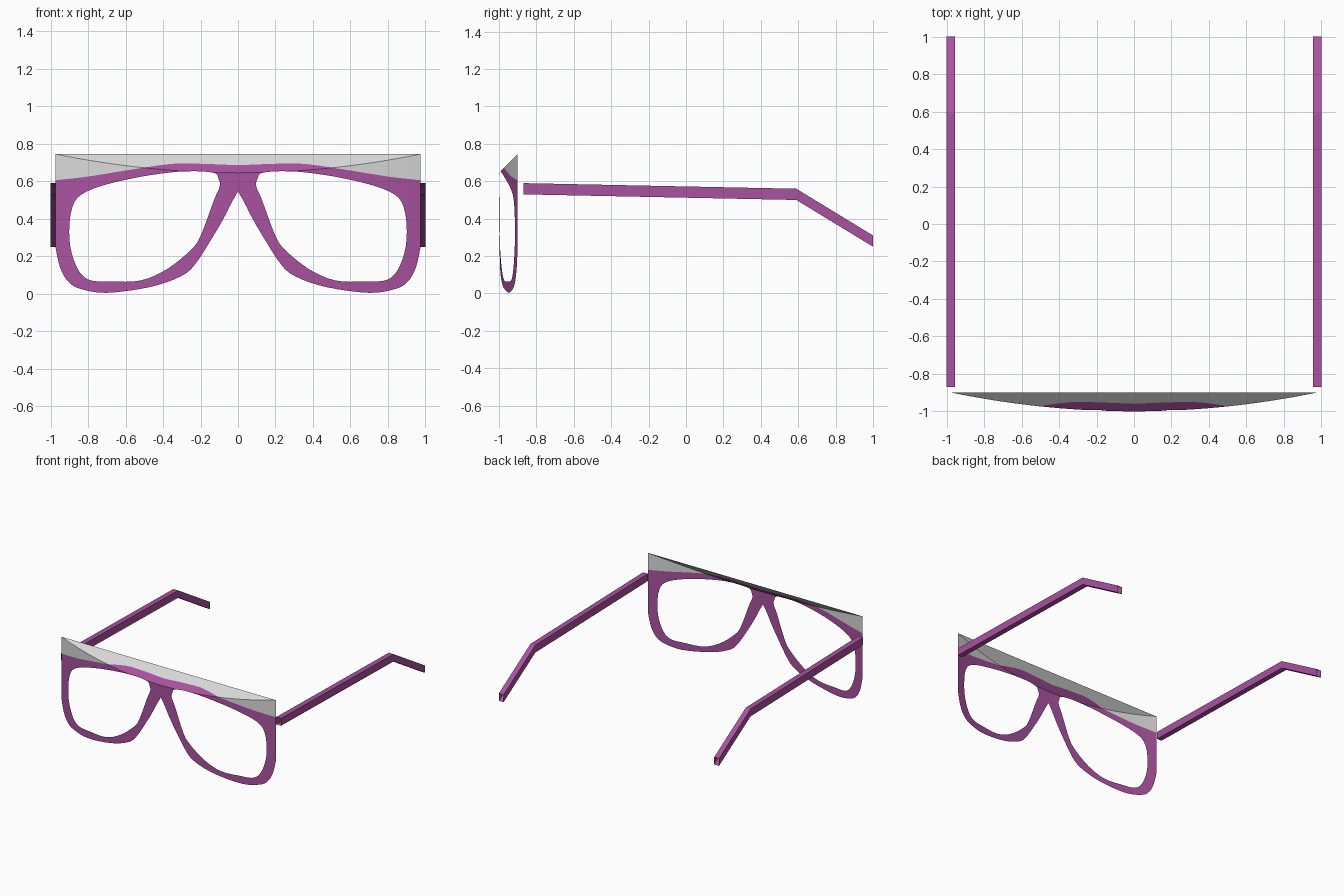
import bpy, bmesh, math
from mathutils import Vector

cube = bpy.data.objects.get("Cube")
if cube:
    bpy.data.objects.remove(cube, do_unlink=True)

HALF, TOP, BACK, BOW = 0.975, 0.745, -0.9, 0.1


def material(name, rgb):
    m = bpy.data.materials.new(name)
    m.use_nodes = True
    m.diffuse_color = (*rgb, 1)
    m.node_tree.nodes["Principled BSDF"].inputs["Base Color"].default_value = (*rgb, 1)
    return m


purple = material("purple", (0.40, 0.085, 0.35))
grey = material("pale grey", (0.70, 0.70, 0.70))


def smooth(pts, closed=False, steps=4):
    """Catmull-Rom curve through a few 2D points."""
    p = [Vector(q) for q in pts]
    n = len(p)
    at = (lambda i: p[i % n]) if closed else (lambda i: p[max(0, min(n - 1, i))])
    out = []
    for i in range(n if closed else n - 1):
        a, b, c, d = at(i - 1), at(i), at(i + 1), at(i + 2)
        for k in range(steps):
            t = k / steps
            out.append(0.5 * (2 * b + (c - a) * t + (2 * a - 5 * b + 4 * c - d) * t * t
                              + (3 * b - a - 3 * c + d) * t ** 3))
    return out if closed else out + [p[-1]]


def arc(x):
    return BACK - BOW * (1 - (x / HALF) ** 2)


def fold(x):
    return TOP + arc(x) - BACK


def finish(bm, name, mat):
    mesh = bpy.data.meshes.new(name)
    bm.to_mesh(mesh)
    bm.free()
    mesh.materials.append(mat)
    ob = bpy.data.objects.new(name, mesh)
    bpy.context.collection.objects.link(ob)
    return ob


def bowed_sheet(name, loops, mat):
    """Fill half an outline, bend it round the face, fold its top back, mirror it."""
    bm = bmesh.new()
    edges = []
    for loop in loops:
        vs = [bm.verts.new((p[0], 0, p[1])) for p in loop]
        edges += [bm.edges.new((v, vs[i - 1])) for i, v in enumerate(vs)]
    bmesh.ops.triangle_fill(bm, edges=edges, use_beauty=True, normal=(0, -1, 0))
    cols = 16
    xs = [HALF * i / cols for i in range(cols + 1)]
    for x in xs[1:-1]:
        bmesh.ops.bisect_plane(bm, geom=bm.verts[:] + bm.edges[:] + bm.faces[:],
                               plane_co=(x, 0, 0), plane_no=(1, 0, 0), dist=1e-5)
    # Cut each column along the crease between the front and the sloping top
    for a, b in zip(xs, xs[1:]):
        faces = [f for f in bm.faces if a < f.calc_center_median().x < b]
        geom = faces + list({e for f in faces for e in f.edges}) + list({v for f in faces for v in f.verts})
        bmesh.ops.bisect_plane(bm, geom=geom, plane_co=(a, 0, fold(a)), dist=1e-5,
                               plane_no=(fold(a) - fold(b), 0, b - a))
    bmesh.ops.remove_doubles(bm, verts=bm.verts[:], dist=1e-5)
    for v in bm.verts:
        v.co.y = max(arc(v.co.x), BACK + v.co.z - TOP)
    bm.normal_update()
    bmesh.ops.reverse_faces(bm, faces=[f for f in bm.faces if f.normal.y > 0])
    ob = finish(bm, name, mat)
    mod = ob.modifiers.new("mirror", "MIRROR")
    mod.use_clip = True
    bpy.context.view_layer.objects.active = ob
    ob.select_set(True)
    bpy.ops.object.shade_smooth_by_angle(angle=math.radians(25))
    ob.select_set(False)


# Outlines of one half: brow, lower rim and lens opening
brow = smooth([(0, .685), (.2, .693), (.36, .692), (.6, .657), (.8, .625), (HALF, .605)])
lower = smooth([(HALF, .25), (.95, .14), (.907, .064), (.84, .025), (.7, .004), (.47, .035),
                (.31, .09), (.23, .155), (.13, .31), (.075, .405), (.037, .48), (0, .545)])
lens = smooth([(.14, .647), (.33, .65), (.6, .608), (.81, .544), (.885, .46), (.9, .29),
               (.865, .15), (.8, .075), (.68, .065), (.52, .07), (.38, .13), (.25, .235),
               (.197, .315), (.128, .5), (.098, .57), (.105, .615)], closed=True)

bowed_sheet("front_frame", [brow + lower, lens], purple)
bowed_sheet("brow_shield", [brow + [(HALF, TOP), (0, TOP)]], grey)

# Temple arms: open-ended square tubes with a bent ear hook
for side, name in ((1, "left_arm"), (-1, "right_arm")):
    bm = bmesh.new()
    rings = []
    for y, z in ((-.87, .56), (.59, .53), (1, .28)):
        rings.append([bm.verts.new((side * (.978 + dx), y, z + dz))
                      for dx, dz in ((-.022, -.03), (.022, -.03), (.022, .03), (-.022, .03))])
    for r, s in zip(rings, rings[1:]):
        for i in range(4):
            f = bm.faces.new((r[i - 1], r[i], s[i], s[i - 1]))
            f.normal_update()
            axis = sum((v.co for v in r + s), Vector()) / 8
            if f.normal.dot(f.calc_center_median() - axis) < 0:
                f.normal_flip()
    finish(bm, name, purple)
